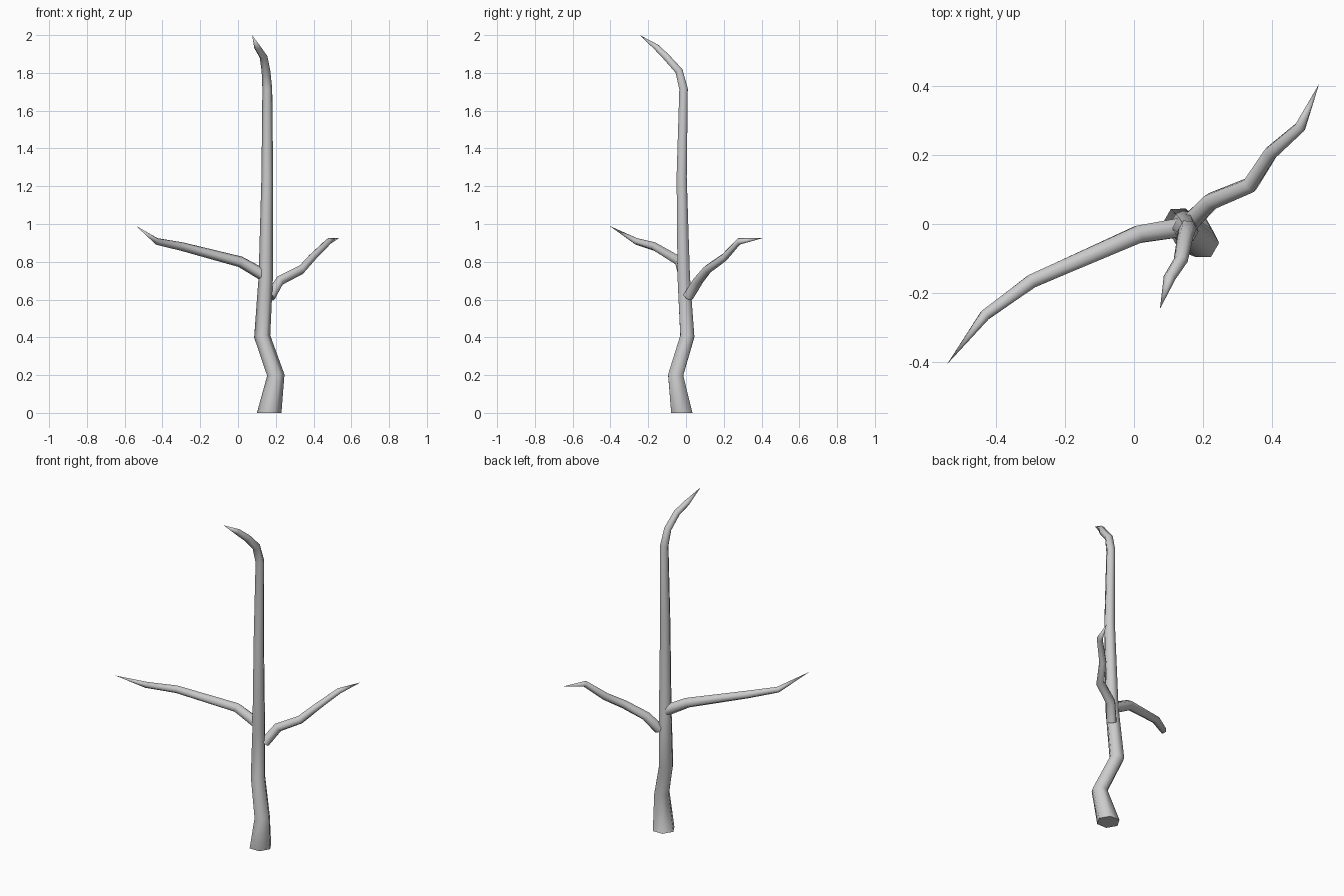
import bpy, bmesh, math
from mathutils import Vector

if "Cube" in bpy.data.objects:
    bpy.data.objects.remove(bpy.data.objects["Cube"])

SIDES = 6


def limb(name, path, ref):
    """Six-sided tapering tube along (x, y, z, radius) points, ending in a point."""
    pts = [Vector(p[:3]) for p in path]
    bm = bmesh.new()
    rings = []
    for i, p in enumerate(pts[:-1]):
        t = (pts[i + 1] - p).normalized()
        if i:
            t = (t + (p - pts[i - 1]).normalized()).normalized()
        elif p.z == 0:
            t = Vector((0, 0, 1))          # flat foot
        u = (ref - t * ref.dot(t)).normalized()
        v = t.cross(u)
        r = path[i][3]
        rings.append([bm.verts.new(p + r * (u * math.cos(a) + v * math.sin(a)))
                      for a in (math.tau * k / SIDES for k in range(SIDES))])
    for a, b in zip(rings, rings[1:]):
        for k in range(SIDES):
            n = (k + 1) % SIDES
            bm.faces.new((a[k], a[n], b[n], b[k]))
    tip = bm.verts.new(pts[-1])
    for k in range(SIDES):
        bm.faces.new((rings[-1][k], rings[-1][(k + 1) % SIDES], tip))
    bm.faces.new(rings[0][::-1])
    bmesh.ops.recalc_face_normals(bm, faces=bm.faces)
    me = bpy.data.meshes.new(name)
    bm.to_mesh(me)
    bm.free()
    ob = bpy.data.objects.new(name, me)
    bpy.context.collection.objects.link(ob)
    bpy.ops.object.select_all(action='DESELECT')
    ob.select_set(True)
    bpy.context.view_layer.objects.active = ob
    bpy.ops.object.shade_smooth_by_angle(angle=math.radians(75))


# Crooked trunk with hooked top
limb("trunk", [
    (0.165, -0.022, 0.00, 0.065),
    (0.200, -0.055, 0.20, 0.046),
    (0.128, 0.007, 0.405, 0.043),
    (0.147, -0.012, 0.72, 0.038),
    (0.155, -0.023, 1.25, 0.031),
    (0.155, -0.013, 1.715, 0.026),
    (0.148, -0.037, 1.81, 0.023),
    (0.135, -0.105, 1.885, 0.021),
    (0.103, -0.155, 1.935, 0.018),
    (0.075, -0.245, 2.00, 0)], Vector((1, 0, 0)))

# Long left branch
limb("left_branch", [
    (0.135, -0.010, 0.73, 0.032),
    (0.012, -0.030, 0.80, 0.029),
    (-0.295, -0.165, 0.88, 0.023),
    (-0.430, -0.263, 0.908, 0.018),
    (-0.540, -0.405, 0.99, 0)], Vector((0, 0, 1)))

# Shorter right branch
limb("right_branch", [
    (0.170, 0.012, 0.615, 0.030),
    (0.222, 0.065, 0.70, 0.027),
    (0.335, 0.112, 0.758, 0.025),
    (0.395, 0.205, 0.825, 0.022),
    (0.480, 0.280, 0.908, 0.018),
    (0.535, 0.405, 0.925, 0)], Vector((0, 0, 1)))
